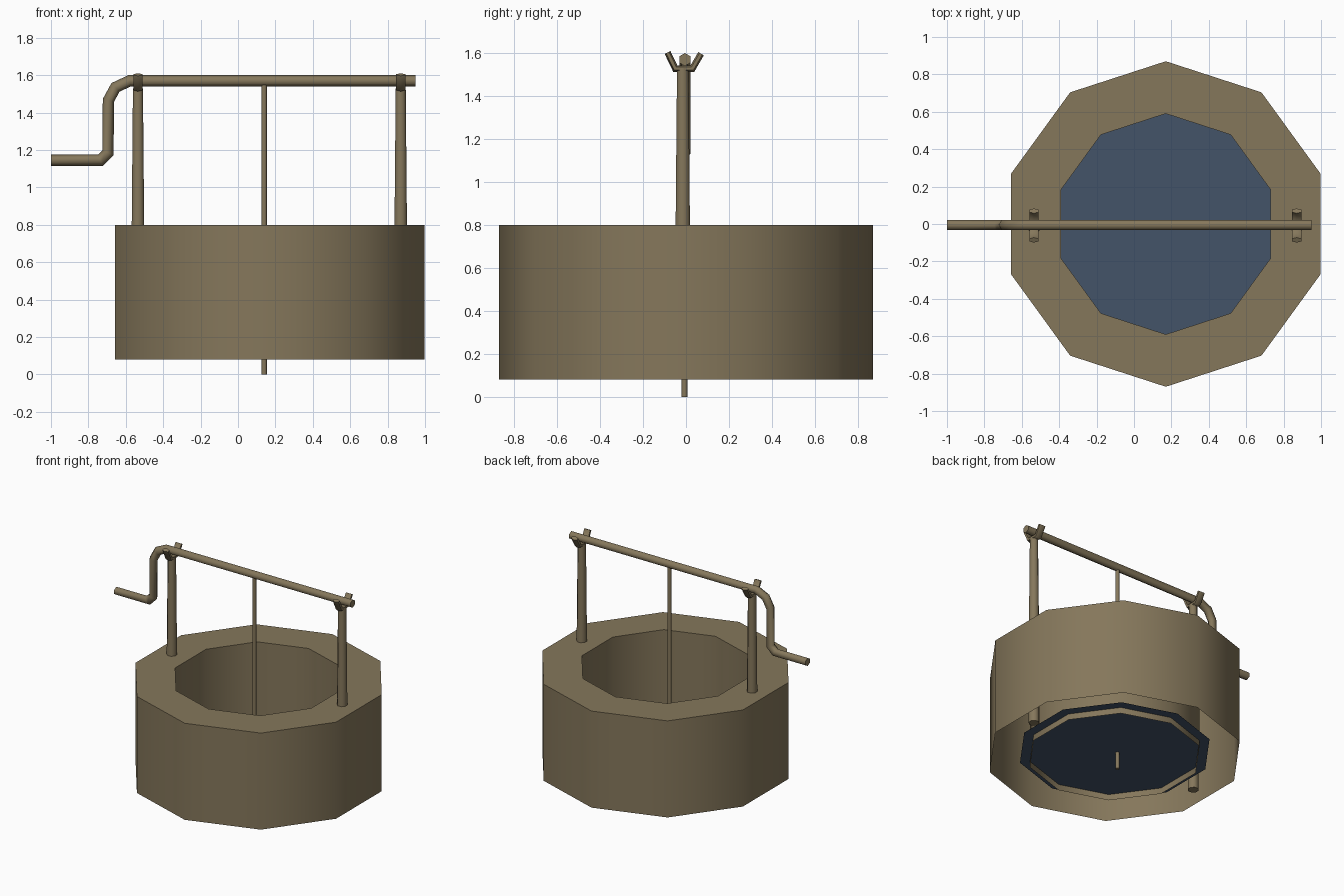
import bpy, bmesh, math
from mathutils import Vector

if "Cube" in bpy.data.objects:
    bpy.data.objects.remove(bpy.data.objects["Cube"])


def material(name, rgb):
    m = bpy.data.materials.new(name)
    m.diffuse_color = (*rgb, 1.0)
    m.use_nodes = True
    m.node_tree.nodes["Principled BSDF"].inputs["Base Color"].default_value = m.diffuse_color
    return m


STONE = material("weathered tan", (0.235, 0.185, 0.105))
WATER = material("deep blue water", (0.056, 0.088, 0.140))
CX = 0.17  # centre of the well ring


def finish(bm, name, mat, angle):
    """Smooth shade below the angle, keep sharper edges crisp."""
    bm.normal_update()
    for f in bm.faces:
        f.smooth = True
    for e in bm.edges:
        e.smooth = e.calc_face_angle(math.pi) < math.radians(angle)
    me = bpy.data.meshes.new(name)
    bm.to_mesh(me)
    bm.free()
    me.materials.append(mat)
    ob = bpy.data.objects.new(name, me)
    bpy.context.collection.objects.link(ob)
    return ob


def decagon(bm, r, z):
    return [bm.verts.new((CX + r * math.cos(math.radians(90 + 36 * k)),
                          r * math.sin(math.radians(90 + 36 * k)), z)) for k in range(10)]


def tube(name, pts, normal, radii, sides=6, width=None):
    """Mitred tube along a planar path; normal is the plane's normal."""
    bm = bmesh.new()
    pts = [Vector(p) for p in pts]
    n = Vector(normal)
    rings = []
    for i, p in enumerate(pts):
        a = (p - pts[i - 1]).normalized() if i else (pts[1] - p).normalized()
        b = (pts[i + 1] - p).normalized() if i < len(pts) - 1 else a
        t = (a + b).normalized()
        side = n.cross(t) / max(t.dot(a), 0.4)
        r = radii[i] if len(radii) > 1 else radii[0]
        w = width or r
        ring = []
        for k in range(sides):
            q = 2 * math.pi * (k + 0.5) / sides
            ring.append(bm.verts.new(p + n * w * math.cos(q) + side * r * math.sin(q)))
        rings.append(ring)
    for a, b in zip(rings, rings[1:]):
        for k in range(sides):
            j = (k + 1) % sides
            bm.faces.new((a[k], a[j], b[j], b[k]))
    bm.faces.new(rings[0][::-1])
    bm.faces.new(rings[-1])
    bmesh.ops.recalc_face_normals(bm, faces=bm.faces)
    return finish(bm, name, STONE, 65)


# Well wall: outer side, flat rim and inner side, open underneath
bm = bmesh.new()
loops = [decagon(bm, r, z) for r, z in ((0.87, 0.08), (0.87, 0.80), (0.59, 0.80), (0.59, 0.08))]
for a, b in zip(loops, loops[1:]):
    for k in range(10):
        j = (k + 1) % 10
        bm.faces.new((a[k], a[j], b[j], b[k]))
finish(bm, "well_wall", STONE, 40)

# Water sheet, slightly wider than the shaft
bm = bmesh.new()
bm.faces.new(decagon(bm, 0.66, 0.125))
finish(bm, "water", WATER, 40)

# Posts with forked tops that cradle the axle
for side, x in (("left", -0.535), ("right", 0.87)):
    tube(side + "_post", [(x, -0.015, 0.09), (x, -0.015, 0.80), (x, -0.015, 1.53)],
         (1, 0, 0), (0.038, 0.036, 0.029), sides=8)
    tube(side + "_fork", [(x, -0.086, 1.603), (x, -0.05, 1.528), (x, 0.03, 1.528), (x, 0.07, 1.597)],
         (1, 0, 0), (0.015,), sides=6, width=0.028)

# Axle bent into the crank handle
tube("axle_and_crank",
     [(0.95, -0.005, 1.57), (-0.58, -0.005, 1.57), (-0.655, -0.005, 1.535), (-0.693, -0.005, 1.465),
      (-0.695, -0.005, 1.185), (-0.735, -0.005, 1.145), (-1.0, -0.005, 1.145)],
     (0, 1, 0), (0.03,))

# Rope hanging down the shaft
tube("rope", [(0.14, -0.007, 0.0), (0.14, -0.007, 1.56)], (0, 1, 0), (0.015,))
